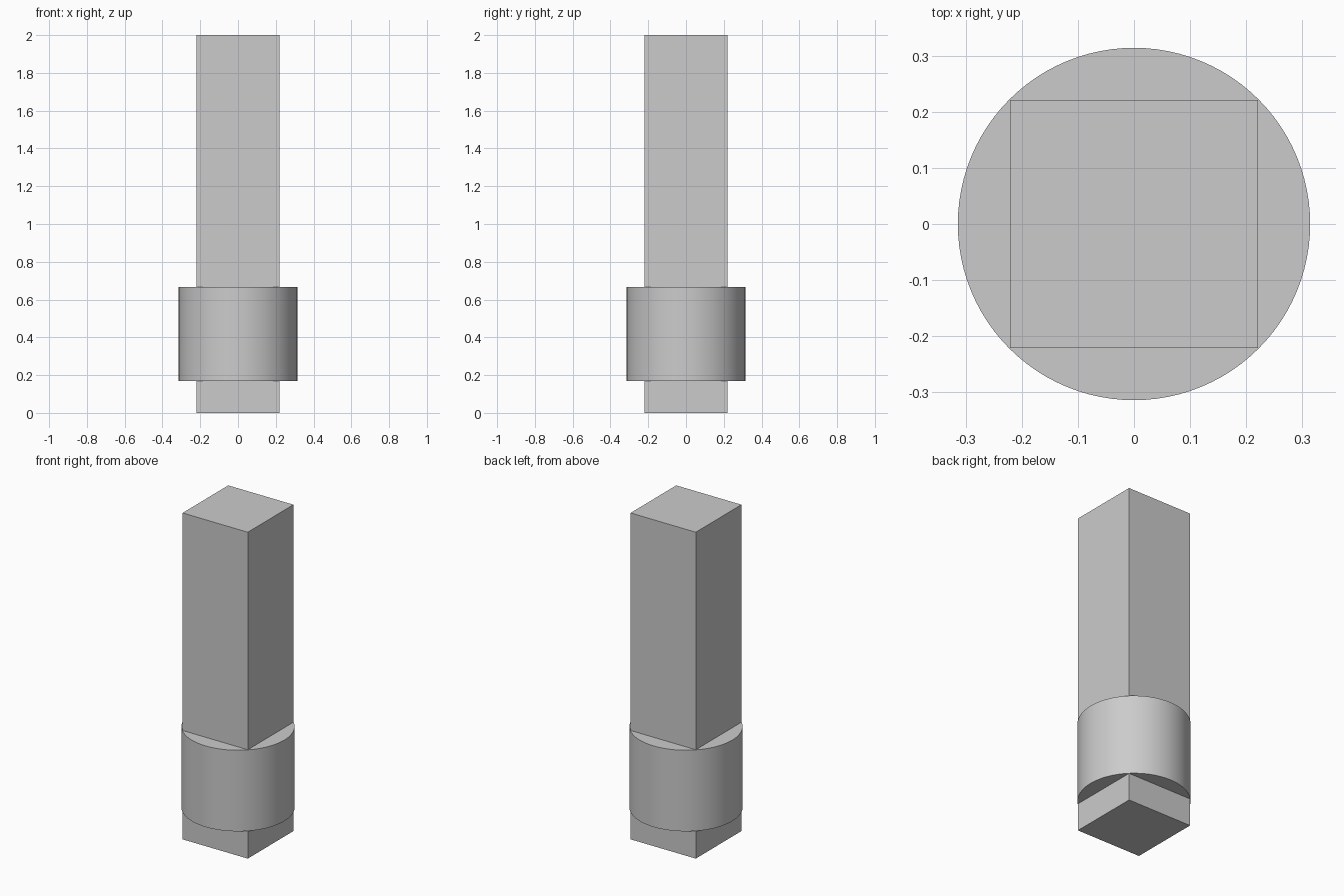
import bpy
import math

default_cube = bpy.data.objects.get("Cube")
if default_cube:
    bpy.data.objects.remove(default_cube, do_unlink=True)

HALF_WIDTH = 0.221
RADIUS = 0.314

# Single plain grey material
grey = bpy.data.materials.new("plain grey")
grey.use_nodes = True
colour = (0.6, 0.6, 0.6, 1)
grey.diffuse_color = colour
grey.node_tree.nodes["Principled BSDF"].inputs["Base Color"].default_value = colour


def finish(name):
    obj = bpy.context.object
    obj.name = name
    obj.data.name = name
    obj.data.materials.append(grey)
    return obj


# Square bar running the full height
bpy.ops.mesh.primitive_cube_add(size=1, location=(0, 0, 1))
bar = finish("square_bar")
bar.scale = (2 * HALF_WIDTH, 2 * HALF_WIDTH, 2)
bpy.ops.object.transform_apply(location=False, rotation=False, scale=True)

# Round collar whose rim just meets the corners of the bar
bottom, top = 0.17, 0.667
bpy.ops.mesh.primitive_cylinder_add(
    vertices=96, radius=RADIUS, depth=top - bottom,
    location=(0, 0, (bottom + top) / 2))
finish("round_collar")
bpy.ops.object.shade_smooth_by_angle(angle=math.radians(30))
